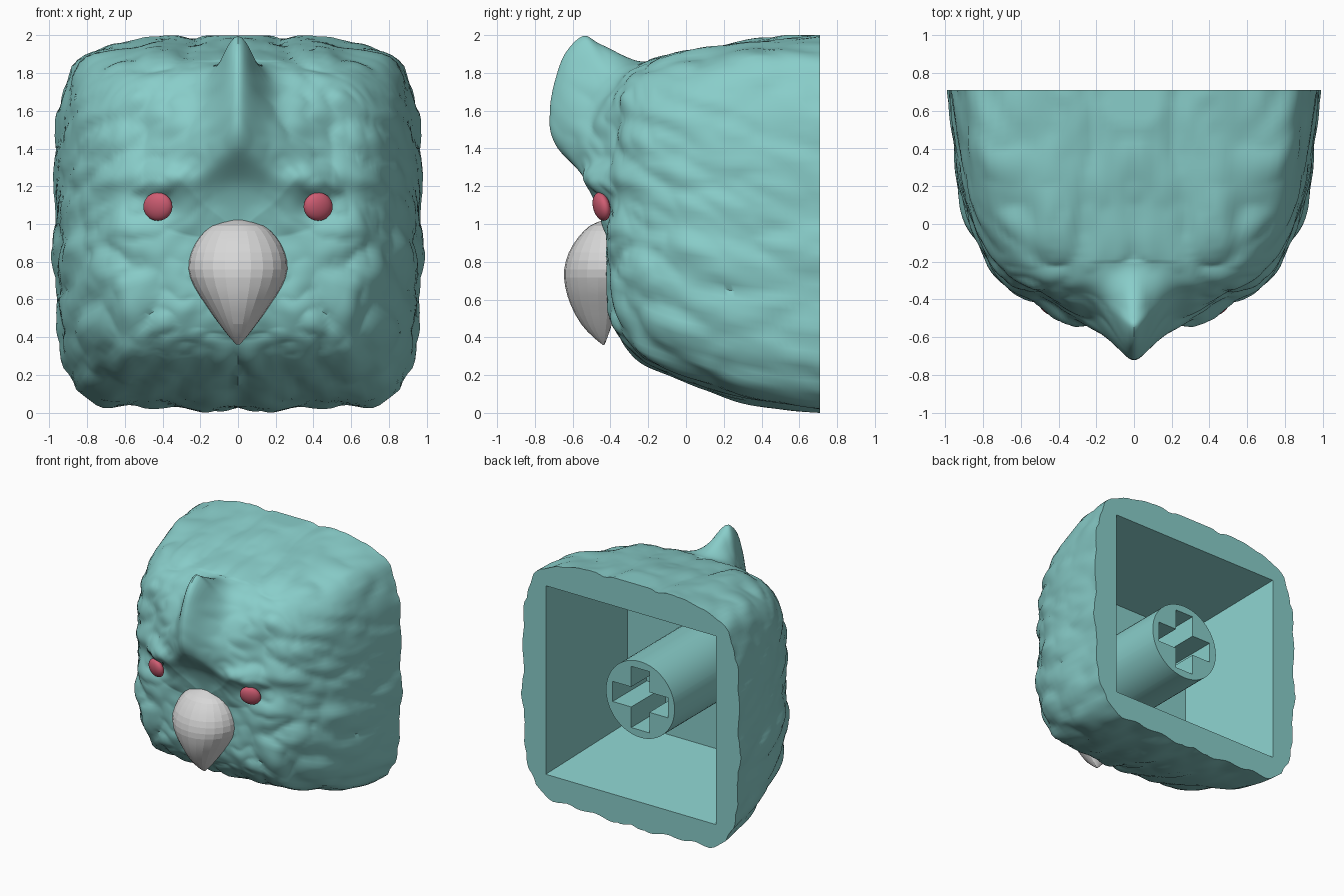
import bpy, bmesh, math
from mathutils import Vector, noise

if "Cube" in bpy.data.objects:
    bpy.data.objects.remove(bpy.data.objects["Cube"])


def material(name, rgb):
    m = bpy.data.materials.new(name)
    m.diffuse_color = (*rgb, 1)
    m.use_nodes = True
    m.node_tree.nodes["Principled BSDF"].inputs["Base Color"].default_value = m.diffuse_color
    return m


TEAL = material("teal", (0.25, 0.615, 0.59))
GREY = material("light_grey", (0.68, 0.68, 0.68))
PINK = material("rose_pink", (0.62, 0.11, 0.17))


def finish(name, bm, mat, angle=35):
    bmesh.ops.recalc_face_normals(bm, faces=bm.faces)
    me = bpy.data.meshes.new(name)
    bm.to_mesh(me)
    bm.free()
    ob = bpy.data.objects.new(name, me)
    bpy.context.collection.objects.link(ob)
    me.materials.append(mat)
    bpy.ops.object.select_all(action='DESELECT')
    bpy.context.view_layer.objects.active = ob
    ob.select_set(True)
    bpy.ops.object.shade_smooth_by_angle(angle=math.radians(angle))
    return ob


def spline(rows, steps):
    """Catmull-Rom through table rows."""
    out = []
    for i in range(len(rows) - 1):
        a, b, c, d = (rows[max(0, min(len(rows) - 1, i + k))] for k in (-1, 0, 1, 2))
        for k in range(steps):
            t = k / steps
            out.append([0.5 * (2 * q + (r - p) * t + (2 * p - 5 * q + 4 * r - s) * t * t
                               + (3 * q - p - 3 * r + s) * t ** 3)
                        for p, q, r, s in zip(a, b, c, d)])
    out.append(list(rows[-1]))
    return out


def bridge(bm, a, b):
    n = len(a)
    for i in range(n):
        bm.faces.new((a[i], a[(i + 1) % n], b[(i + 1) % n], b[i]))


def bump(x, z, cx, cz, wx, wz):
    return math.exp(-((abs(x) - cx) / wx) ** 2 - ((z - cz) / wz) ** 2)


def clamp(v, lo, hi):
    return max(lo, min(hi, v))


# Head shell: y, half width, top z, bottom z, crest push in y and z, corner power
N = 192
ROWS = [
    (0.71, 0.98, 1.995, 0.015, 0, 0, 6.5),
    (0.40, 0.95, 1.965, 0.06, 0, 0, 6.2),
    (0.20, 0.92, 1.94, 0.105, 0, 0, 5.8),
    (0.00, 0.870, 1.905, 0.17, 0, 0, 5.5),
    (-0.15, 0.800, 1.875, 0.235, 0, 0, 5),
    (-0.25, 0.735, 1.83, 0.29, -0.01, 0.035, 4.7),
    (-0.33, 0.655, 1.74, 0.36, -0.12, 0.21, 4.4),
    (-0.365, 0.575, 1.66, 0.41, -0.185, 0.335, 4),
    (-0.385, 0.50, 1.57, 0.46, -0.275, 0.29, 3.6),
    (-0.40, 0.42, 1.45, 0.53, -0.32, 0.17, 3.2),
    (-0.41, 0.32, 1.30, 0.61, -0.28, 0.12, 3),
    (-0.415, 0.19, 1.14, 0.72, -0.085, 0.06, 2.5),
    (-0.42, 0.02, 0.97, 0.91, 0, 0, 2),
]
bm = bmesh.new()
rings, info = [], {}
for y, hw, zt, zb, cy, cz, n in spline(ROWS, 10):
    ring = []
    for i in range(N):
        a = 2 * math.pi * i / N
        c, s = math.cos(a), math.sin(a)
        r = (abs(c) ** n + abs(s) ** n) ** (-1 / n)
        x = hw * r * c
        z = (zt + zb) / 2 + (zt - zb) / 2 * r * s
        # gently bowed sides, top and bottom
        x *= 1 - 0.045 * (z - 1) ** 2
        z -= (0.06 if s > 0 else 0.03) * x * x * s
        # crest, flaring into a broad wedge forehead lower down
        up = clamp(s * 1.6, 0, 1)
        narrow = math.exp(-(x / 0.12) ** 2)
        tent = max(0, 1 - math.sqrt(x * x + 0.0009) / 0.5) / 0.94
        m = clamp(1.65 - 2 * hw, 0.3, 0.75)
        py = y + cy * up * ((1 - m) * narrow + m * tent)
        pz = z + cz * up * (0.85 * narrow + 0.15 * tent)
        # brows, eye sockets and cheeks
        if y < -0.1:
            py -= 0.085 * bump(x, z, 0.42, 1.23, 0.15, 0.08)
            py -= 0.015 * bump(x, z, 0.42, 0.8, 0.2, 0.2)
            py += 0.02 * bump(x, z, 0.36, 1.08, 0.12, 0.06)
        v = bm.verts.new((x, py, pz))
        info[v] = (s, hw, y)
        ring.append(v)
    if rings:
        bridge(bm, rings[-1], ring)
    rings.append(ring)
bm.faces.new(rings[-1])
bmesh.ops.recalc_face_normals(bm, faces=bm.faces)
bm.normal_update()

# Feather relief, long streaks running back from the face
moves = []
for v, (s, hw, y) in info.items():
    x, z = abs(v.co.x), v.co.z
    q = Vector((x * 3.6, (z + 0.15 * x + 0.12 * y) * 4.6, v.co.y * 1.5 + 7))
    f = 0.05 * abs(noise.noise(q)) + 0.022 * abs(noise.noise(q * 2.1)) - 0.015
    crest = math.exp(-(x / 0.2) ** 2) if (s > 0 and y < -0.2) else 0
    d = v.normal * f * min(1, 0.3 + hw) * (1 - 0.85 * crest)
    if y > 0.709:
        d.y = 0
    moves.append((v, d))
for v, d in moves:
    v.co += d
    v.co.z = clamp(v.co.z, 0, 2)

# Back rim and tapering square socket
last = rings[0]
for y, h in ((0.71, 0.77), (-0.17, 0.65)):
    ring = []
    for i in range(N):
        a = 2 * math.pi * i / N
        c, s = math.cos(a), math.sin(a)
        k = h / max(abs(c), abs(s))
        ring.append(bm.verts.new((k * c, y, 1 + k * s)))
    bridge(bm, last, ring)
    last = ring
bm.faces.new(last)
finish("feathered_head", bm, TEAL, 40)

# Stem with a cross-shaped slot, both outlines sampled at the same angles
R, L, W = 0.31, 0.25, 0.082
corner = math.atan2(W, L)
angles = [2 * math.pi * i / 64 for i in range(64)]
for q in range(4):
    angles += [q * math.pi / 2 + corner, q * math.pi / 2 - corner + 2 * math.pi * (q == 0)]
angles.sort()


def cross_radius(a):
    c, s = max(1e-9, abs(math.cos(a))), max(1e-9, abs(math.sin(a)))
    return max(min(L / c, W / s), min(W / c, L / s))


bm = bmesh.new()
last = None
for y, slot in ((-0.19, False), (0.59, False), (0.59, True), (0.15, True)):
    ring = []
    for a in angles:
        r = cross_radius(a) if slot else R
        ring.append(bm.verts.new((r * math.cos(a), y, 1 + r * math.sin(a))))
    if last:
        bridge(bm, last, ring)
    else:
        bm.faces.new(ring)
    last = ring
mid = bm.verts.new((0, 0.15, 1))
for i in range(len(last)):
    bm.faces.new((last[i], last[(i + 1) % len(last)], mid))
finish("stem", bm, TEAL)

# Beak: z, half width, front y
BEAK = [(1.02, 0.03, -0.44), (0.99, 0.14, -0.51), (0.93, 0.205, -0.57),
        (0.85, 0.25, -0.62), (0.76, 0.265, -0.645), (0.67, 0.235, -0.64),
        (0.57, 0.17, -0.61), (0.47, 0.10, -0.555), (0.40, 0.045, -0.49),
        (0.36, 0.008, -0.44)]
bm = bmesh.new()
last = None
for z, w, yf in spline(BEAK, 2):
    ring = []
    yc = -0.40 - 0.035 * (1 - w / 0.27)
    for i in range(24):
        a = 2 * math.pi * i / 24
        depth = (yc - yf) if math.sin(a) < 0 else 0.3 * w
        ring.append(bm.verts.new((w * math.cos(a), yc + depth * math.sin(a), z)))
    if last:
        bridge(bm, last, ring)
    else:
        bm.faces.new(ring)
    last = ring
bm.faces.new(last)
finish("beak", bm, GREY, 8)

# Eyes
for side, label in ((-1, "left"), (1, "right")):
    bm = bmesh.new()
    bmesh.ops.create_uvsphere(bm, u_segments=24, v_segments=14, radius=1)
    for v in bm.verts:
        x, y, z = v.co
        v.co = (side * 0.425 + 0.077 * x, -0.447 + 0.042 * y + side * 0.02 * x - 0.012 * z,
                1.092 + 0.075 * z)
    finish(label + "_eye", bm, PINK, 60)
